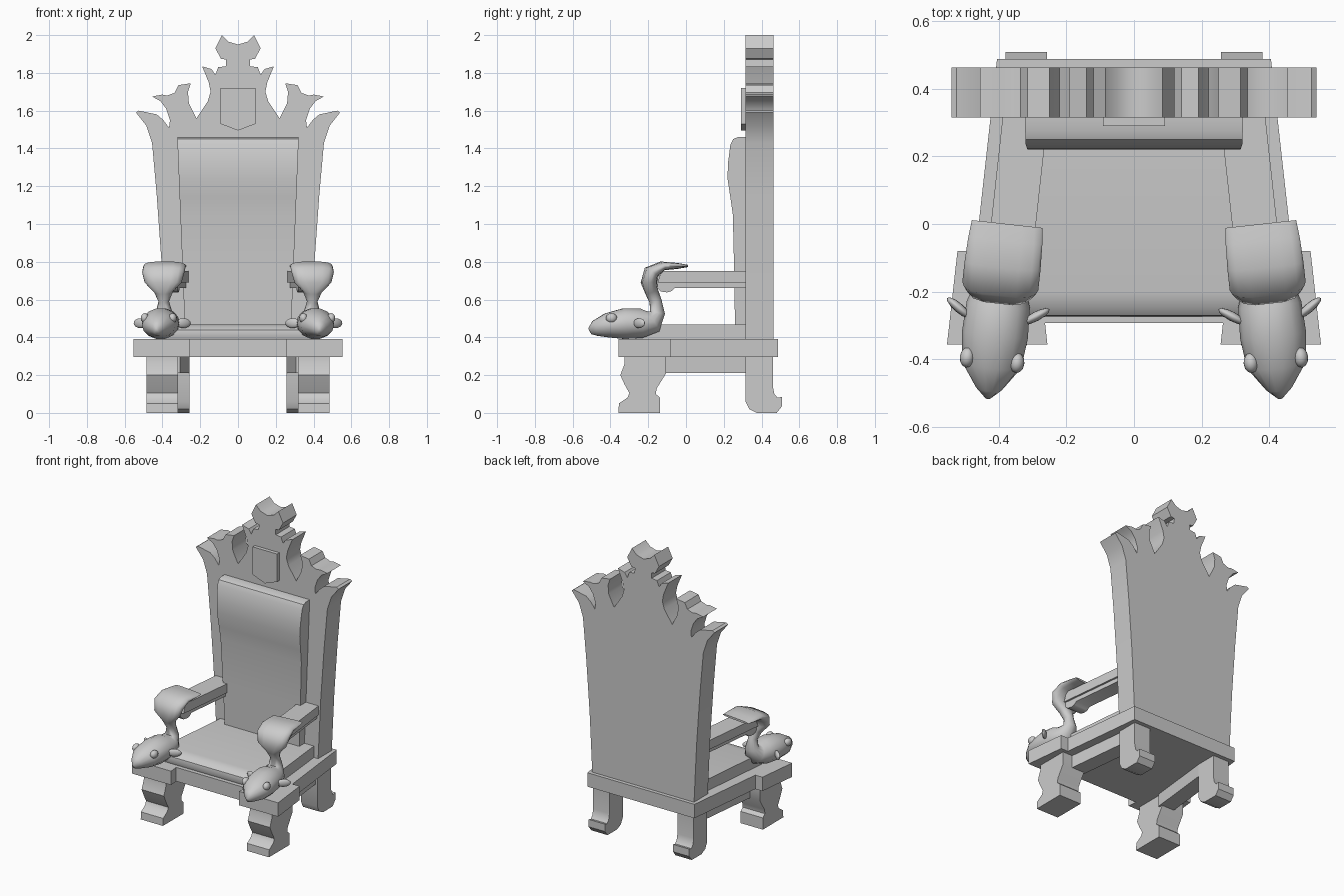
import bpy, bmesh, math
from mathutils import Vector, Matrix

if "Cube" in bpy.data.objects:
    bpy.data.objects.remove(bpy.data.objects["Cube"])

SLOPE = 0.11  # arms, wings and heads splay outwards towards the front


def finish(name, bm, mirror=False, smooth=None, bevel=0):
    bmesh.ops.recalc_face_normals(bm, faces=bm.faces)
    me = bpy.data.meshes.new(name)
    bm.to_mesh(me)
    bm.free()
    ob = bpy.data.objects.new(name, me)
    bpy.context.collection.objects.link(ob)
    if smooth:
        bpy.ops.object.select_all(action='DESELECT')
        ob.select_set(True)
        bpy.context.view_layer.objects.active = ob
        bpy.ops.object.shade_smooth_by_angle(angle=math.radians(smooth))
    if bevel:
        b = ob.modifiers.new("Bevel", 'BEVEL')
        b.width, b.segments = bevel, 3
    if mirror:
        ob.modifiers.new("Mirror", 'MIRROR').use_axis[0] = True
    return ob


def prism(name, pts, to3d, a, b, **kw):
    """Extrude a closed 2D profile from a to b; to3d(p, q, t) places points."""
    bm = bmesh.new()
    lo = [bm.verts.new(to3d(p, q, a)) for p, q in pts]
    hi = [bm.verts.new(to3d(p, q, b)) for p, q in pts]
    n = len(pts)
    bm.faces.new(lo)
    bm.faces.new(hi)
    for i in range(n):
        j = (i + 1) % n
        bm.faces.new((lo[i], lo[j], hi[j], hi[i]))
    return finish(name, bm, **kw)


def front(x, z, y): return (x, y, z)
def side(y, z, x): return (x, y, z)
def splay(y, z, x): return (x + SLOPE * y, y, z)
def plan(x, y, z): return (x, y, z)


def both(half):
    return half + [(-x, v) for x, v in reversed(half) if abs(x) > 1e-6]


# carved backrest with crown of leaves
crown = [(-.385, .39), (-.395, .6), (-.405, .8), (-.43, 1.15), (-.455, 1.43), (-.485, 1.52),
         (-.54, 1.59), (-.525, 1.60), (-.43, 1.58), (-.395, 1.55), (-.365, 1.51),
         (-.36, 1.55), (-.38, 1.61), (-.41, 1.65), (-.455, 1.675), (-.40, 1.685), (-.375, 1.68),
         (-.335, 1.695), (-.315, 1.735), (-.25, 1.745), (-.265, 1.70), (-.26, 1.64), (-.22, 1.56),
         (-.16, 1.65), (-.145, 1.70), (-.155, 1.75), (-.19, 1.835), (-.14, 1.82), (-.12, 1.79),
         (-.105, 1.83), (-.065, 1.835), (-.062, 1.87), (-.09, 1.875), (-.12, 1.93),
         (-.085, 2.0), (-.05, 1.965), (0, 1.95)]
prism("backrest", both(crown), front, .315, .463, smooth=35)

# shield plaque
prism("shield_plaque", both([(-.092, 1.72), (-.092, 1.53), (0, 1.495)]), front, .29, .32)

# padded back, wider at the top
pad = [(.33, .42), (.26, .42), (.255, .75), (.248, 1.05), (.235, 1.14), (.22, 1.24), (.222, 1.32),
       (.235, 1.42), (.25, 1.45), (.275, 1.46), (.33, 1.46)]
prism("back_cushion", pad, lambda y, z, s: (s * (.28 + .04 * (z - .42)), y, z), -1, 1, smooth=40)

# seat platform with front wings
deck = [(0, .488), (-.405, .488), (-.468, -.08), (-.522, -.08), (-.553, -.357), (-.256, -.357),
        (-.263, -.293), (0, -.293)]
prism("seat_platform", both(deck), plan, .295, .39)

# seat cushion with rolled front edge
roll = [(.32, .38), (-.26, .38), (-.275, .41), (-.27, .44), (-.245, .46), (-.20, .468), (.32, .468)]
prism("seat_cushion", roll, lambda y, z, s: (s * (.385 - .1 * y), y, z), -1, 1, smooth=40)

# front legs
fleg = [(-.325, .30), (-.325, .26), (-.348, .20), (-.325, .15), (-.30, .105), (-.31, .08), (-.355, .05),
        (-.358, 0), (-.137, 0), (-.137, .08), (-.16, .10), (-.155, .13), (-.105, .21), (-.105, .30)]
prism("front_leg", fleg, side, -.485, -.317, mirror=True, smooth=35)

# back legs with kicked out foot
bleg = [(.315, .30), (.315, .06), (.335, .02), (.375, 0), (.48, 0), (.508, .035), (.508, .085),
        (.485, .08), (.468, .10), (.46, .14), (.46, .30)]
prism("back_leg", bleg, side, -.38, -.257, mirror=True, smooth=35)

# side rails under the seat
prism("side_rail", [(-.13, .30), (-.13, .21), (.32, .21), (.32, .30)], splay, -.40, -.292,
      mirror=True)

# armrests: top board and narrower scrolled rail
prism("armrest_top", [(.33, .752), (-.13, .752), (-.15, .69), (.33, .69)], splay, -.423, -.29,
      mirror=True)
scroll = [(.33, .70), (.33, .662), (-.06, .662), (-.075, .645), (-.10, .638), (-.135, .643),
          (-.162, .67), (-.165, .71), (-.14, .73), (-.10, .73)]
prism("armrest_scroll", scroll, splay, -.41, -.303, mirror=True, smooth=50)

# creature on each front corner: one loft from snout over neck to fan
# rows are y, z, half width, half thickness
spine = [(-.512, .432, .012, .018), (-.485, .447, .042, .042), (-.42, .463, .088, .066),
         (-.33, .472, .098, .083), (-.24, .475, .094, .08), (-.178, .485, .075, .065),
         (-.152, .53, .045, .04), (-.162, .59, .028, .033), (-.182, .64, .05, .035),
         (-.198, .69, .098, .04), (-.185, .745, .113, .038), (-.125, .778, .113, .024),
         (-.05, .778, .11, .016), (0, .778, .105, .007)]
PLACE = Matrix.Translation((-.375, 0, 0)) @ Matrix.Rotation(-SLOPE, 4, 'Z')


def creature():
    bm = bmesh.new()
    N, rings = 14, []
    for i, (y, z, w, t) in enumerate(spine):
        p, q = spine[max(i - 1, 0)], spine[min(i + 1, len(spine) - 1)]
        d = Vector((0, q[0] - p[0], q[1] - p[1])).normalized()
        nrm = Vector((0, -d.z, d.y))
        e = .55 if i > 8 else 1  # flatter, boxier fan
        ring = []
        for k in range(N):
            a = 2 * math.pi * k / N
            c, s = math.cos(a), math.sin(a)
            co = Vector((w * math.copysign(abs(c) ** e, c), y, z)) + nrm * t * s
            ring.append(bm.verts.new(PLACE @ co))
        rings.append(ring)
    for r0, r1 in zip(rings, rings[1:]):
        for k in range(N):
            j = (k + 1) % N
            bm.faces.new((r0[k], r0[j], r1[j], r1[k]))
    bm.faces.new(rings[0])
    bm.faces.new(rings[-1])
    finish("creature_body", bm, mirror=True, smooth=60)


creature()


def blobs(name, loc, scale, turn=0):
    """A pair of ellipsoids on the left head, mirrored to the right one."""
    bm = bmesh.new()
    for s in (-1, 1):
        m = (PLACE @ Matrix.Translation((s * loc[0], loc[1], loc[2]))
             @ Matrix.Rotation(s * turn, 4, 'Z') @ Matrix.Diagonal((*scale, 1)))
        bmesh.ops.create_uvsphere(bm, u_segments=12, v_segments=8, radius=1, matrix=m)
    finish(name, bm, mirror=True, smooth=60)


blobs("creature_eye", (.074, -.405, .502), (.022, .03, .026))
blobs("creature_ear", (.115, -.262, .475), (.045, .014, .026), .6)
